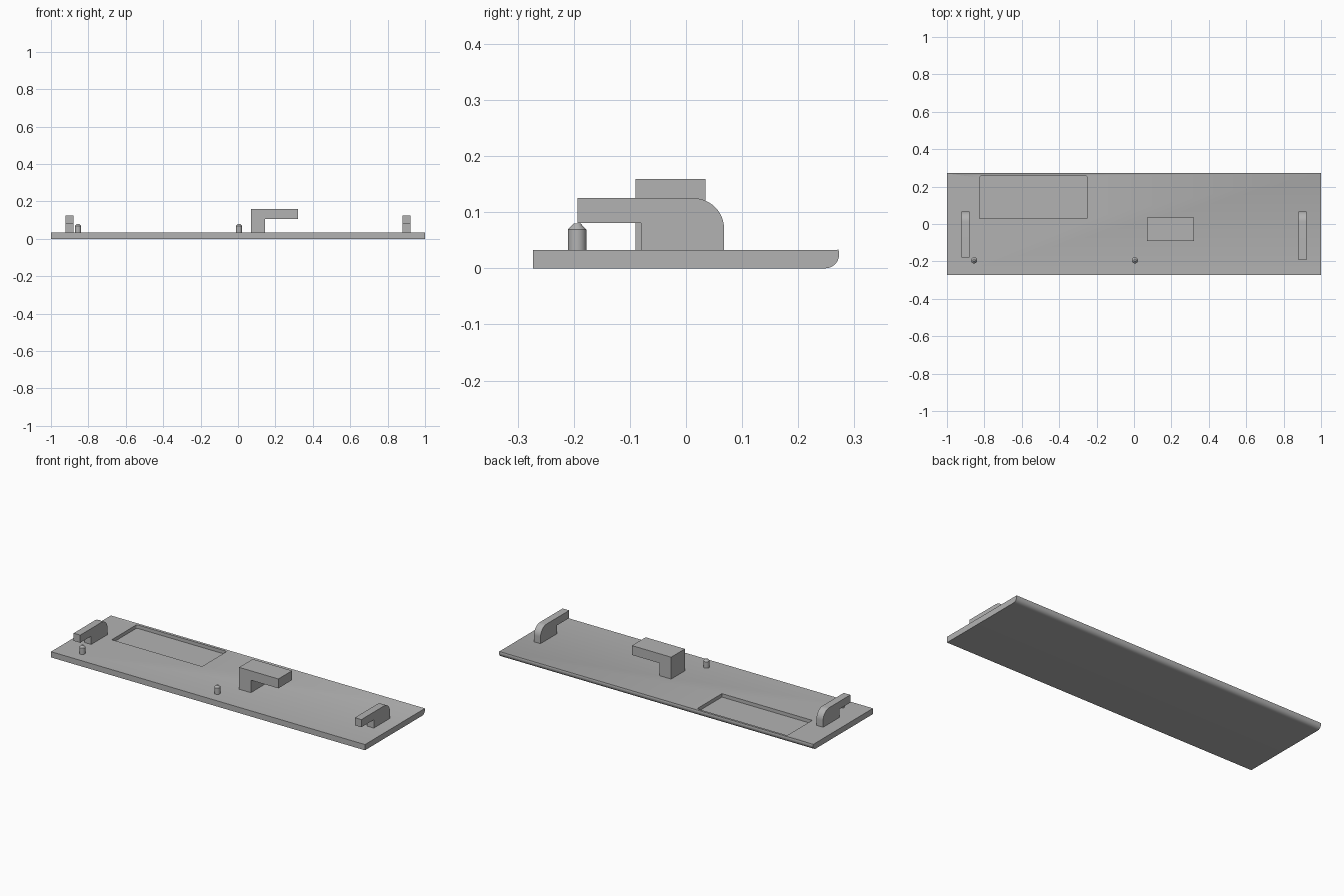
import bpy, bmesh, math
from mathutils import Matrix, Vector

if "Cube" in bpy.data.objects:
    bpy.data.objects.remove(bpy.data.objects["Cube"])

grey = bpy.data.materials.new("plain grey")
grey.use_nodes = True
grey.diffuse_color = (0.45, 0.45, 0.45, 1)
grey.node_tree.nodes["Principled BSDF"].inputs["Base Color"].default_value = grey.diffuse_color


def finish(name, bm):
    bmesh.ops.recalc_face_normals(bm, faces=bm.faces)
    mesh = bpy.data.meshes.new(name)
    bm.to_mesh(mesh)
    bm.free()
    mesh.materials.append(grey)
    obj = bpy.data.objects.new(name, mesh)
    bpy.context.collection.objects.link(obj)
    bpy.ops.object.select_all(action='DESELECT')
    bpy.context.view_layer.objects.active = obj
    obj.select_set(True)
    bpy.ops.object.shade_smooth_by_angle(angle=math.radians(30))
    return obj


def extrude(name, points, move):
    """Extrude a closed outline of 3D points along a vector."""
    bm = bmesh.new()
    face = bm.faces.new([bm.verts.new(p) for p in points])
    new = bmesh.ops.extrude_face_region(bm, geom=[face])["geom"]
    bmesh.ops.translate(bm, vec=move, verts=[v for v in new if isinstance(v, bmesh.types.BMVert)])
    return finish(name, bm)


def arc(cx, cy, r, start, end, steps=12):
    angles = [math.radians(start + (end - start) * i / steps) for i in range(steps + 1)]
    return [(cx + r * math.cos(a), cy + r * math.sin(a)) for a in angles]


def side_extrude(name, profile, x0, x1):
    return extrude(name, [(x0, y, z) for y, z in profile], Vector((x1 - x0, 0, 0)))


TOP = 0.033
SINK = 0.028  # parts sit slightly inside the panel

# Panel with a rounded lower back edge
profile = [(-0.273, TOP), (-0.273, 0)] + arc(0.248, 0.025, 0.025, -90, 20) + [(0.27, TOP)]
panel = side_extrude("panel", profile, -1, 1)

# Shallow pocket with rounded back corners
outline = [(-0.825, 0.03), (-0.25, 0.03)]
outline += arc(-0.26, 0.247, 0.01, 0, 90, 5) + arc(-0.815, 0.247, 0.01, 90, 180, 5)
cutter = extrude("pocket_cutter", [(x, y, 0.013) for x, y in outline], Vector((0, 0, 0.1)))
cutter.hide_render = True
cut = panel.modifiers.new("pocket", 'BOOLEAN')
cut.operation, cut.solver, cut.object = 'DIFFERENCE', 'EXACT', cutter
bpy.context.view_layer.objects.active = panel
bpy.ops.object.modifier_apply(modifier=cut.name)
bpy.data.objects.remove(cutter)

# Side clips: rounded back, arm overhanging towards the front
for name, x, tip in (("right_clip", -0.9, -0.18), ("left_clip", 0.9, -0.193)):
    profile = [(-0.08, SINK), (0.068, SINK)] + arc(0.013, 0.07, 0.055, 0, 90)
    profile += [(tip, 0.125), (tip, 0.081), (-0.08, 0.081)]
    side_extrude(name, profile, x - 0.021, x + 0.021)

# Central hook with an arm towards the left
hook = [(0.07, SINK), (0.145, SINK), (0.145, 0.105), (0.32, 0.105), (0.32, 0.159), (0.07, 0.159)]
extrude("centre_hook", [(x, -0.09, z) for x, z in hook], Vector((0, 0.125, 0)))

# Locating pegs with chamfered tips
for name, x in (("right_peg", -0.855), ("centre_peg", 0.005)):
    bm = bmesh.new()
    rings = []
    for r, z in ((0.0165, SINK), (0.0165, 0.069), (0.006, 0.08)):
        ring = bmesh.ops.create_circle(bm, segments=24, radius=r,
                                       matrix=Matrix.Translation((x, -0.194, z)))["verts"]
        rings.append(ring)
    for low, high in zip(rings, rings[1:]):
        for i in range(24):
            j = (i + 1) % 24
            bm.faces.new((low[i], low[j], high[j], high[i]))
    bm.faces.new(rings[0])
    bm.faces.new(rings[-1])
    finish(name, bm)
